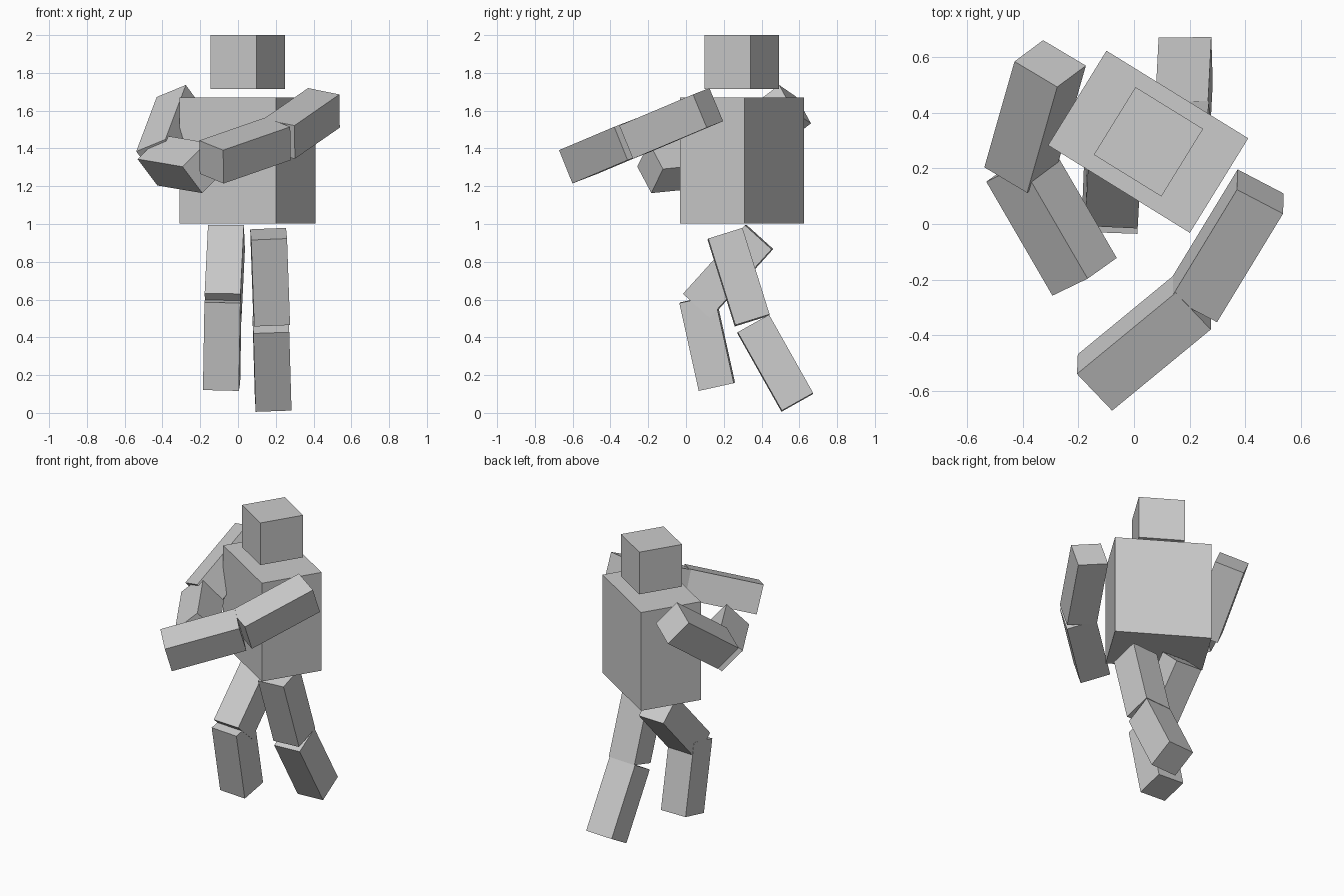
import bpy
from mathutils import Vector, Matrix


def box(name, center, size, along=(0, 0, 1), across=(1, 0, 0)):
    """Box whose local z follows 'along' and local x follows 'across'."""
    z = Vector(along).normalized()
    x = Vector(across)
    x = (x - z * x.dot(z)).normalized()
    y = z.cross(x)
    rot = Matrix((x, y, z)).transposed().to_4x4()
    bpy.ops.mesh.primitive_cube_add(size=1)
    ob = bpy.context.object
    ob.name = name
    ob.matrix_world = Matrix.Translation(center) @ rot @ Matrix.Diagonal((*size, 1))
    return ob


# Torso and head share one turned heading
turn = (0.51, -0.315, 0)
box("torso", (0.051, 0.296, 1.335), (0.6, 0.4, 0.667), across=turn)
box("head", (0.052, 0.296, 1.857), (0.286, 0.286, 0.286), across=turn)

# Limb segments: name, centre, length, long direction, width direction
T = 0.19
limbs = [
    ("left_upper_arm", (0.336, -0.0785, 1.5325), 0.486, (-0.238, -0.391, -0.165), (0.17, -0.085, -0.033)),
    ("left_forearm", (0.037, -0.4245, 1.39), 0.476, (0.354, 0.291, 0.123), (0.13, -0.13, -0.05)),
    ("right_upper_arm", (-0.356, 0.387, 1.49), 0.49, (-0.11, -0.386, -0.292), (0.155, -0.09, 0.065)),
    ("right_forearm", (-0.297, 0.015, 1.3175), 0.476, (-0.237, 0.408, 0.04), (0.105, 0.07, -0.138)),
    ("left_thigh", (0.17, 0.2785, 0.7185), 0.48, (0.016, 0.143, -0.456), (1, 0.03, 0)),
    ("left_shin", (0.18, 0.4725, 0.263), 0.476, (0.012, 0.232, -0.412), (1, 0.03, 0)),
    ("right_thigh", (-0.07, 0.223, 0.749), 0.49, (-0.018, -0.33, -0.365), (1, -0.04, 0)),
    ("right_shin", (-0.083, 0.112, 0.3715), 0.476, (-0.008, 0.102, -0.462), (1, -0.04, 0)),
]
for name, center, length, along, across in limbs:
    box(name, center, (T, T, length), along, across)
